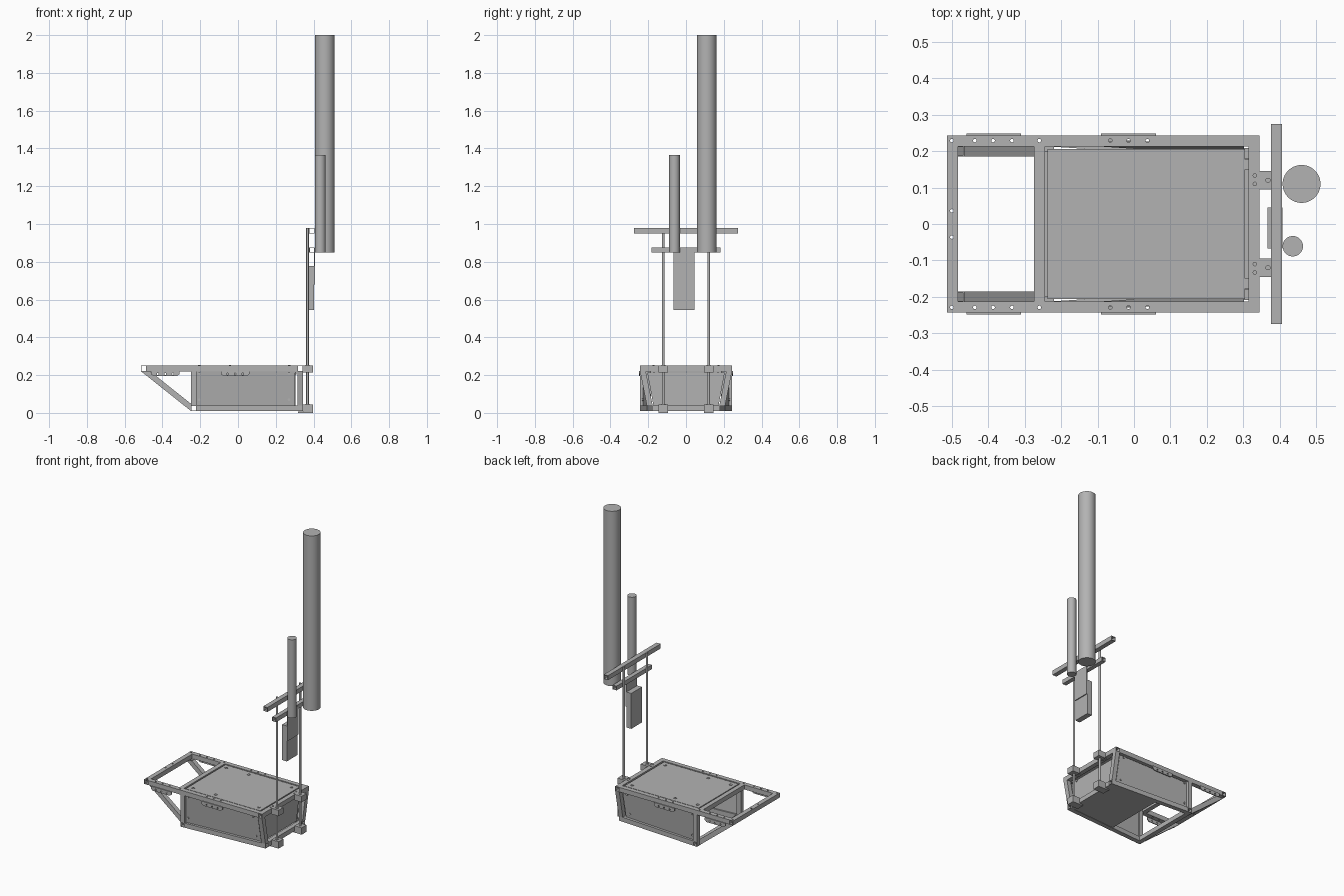
import bpy, bmesh
from mathutils import Vector, Matrix

cube = bpy.data.objects.get("Cube")
if cube:
    bpy.data.objects.remove(cube, do_unlink=True)

X, Y, Z = Vector((1, 0, 0)), Vector((0, 1, 0)), Vector((0, 0, 1))
SIDES = ((1, "left"), (-1, "right"))

grey = bpy.data.materials.new("plain_grey")
grey.use_nodes = True
grey.diffuse_color = (0.45, 0.45, 0.45, 1)
grey.node_tree.nodes["Principled BSDF"].inputs["Base Color"].default_value = (0.45, 0.45, 0.45, 1)


def finish(bm, name):
    bmesh.ops.recalc_face_normals(bm, faces=bm.faces)
    mesh = bpy.data.meshes.new(name)
    bm.to_mesh(mesh)
    bm.free()
    mesh.materials.append(grey)
    obj = bpy.data.objects.new(name, mesh)
    bpy.context.collection.objects.link(obj)
    return obj


def add_box(bm, lo, hi):
    lo, hi = Vector(lo), Vector(hi)
    size = Matrix.Diagonal((*(hi - lo), 1))
    bmesh.ops.create_cube(bm, size=1, matrix=Matrix.Translation((lo + hi) / 2) @ size)


def box(name, lo, hi):
    bm = bmesh.new()
    add_box(bm, lo, hi)
    return finish(bm, name)


def rounds(name, centres, axis, radius, depth, sides=16):
    """One object made of equal cylinders."""
    bm = bmesh.new()
    turn = axis.to_track_quat('Z', 'Y').to_matrix().to_4x4()
    for c in centres:
        bmesh.ops.create_cone(bm, cap_ends=True, segments=sides, radius1=radius, radius2=radius,
                              depth=depth, matrix=Matrix.Translation(c) @ turn)
    for f in bm.faces:
        f.smooth = len(f.verts) == 4
    return finish(bm, name)


def tube(name, a, b, cut_a=None, cut_b=None, size=0.03, wall=0.003):
    """Open square tube from a to b, each end trimmed to a plane normal."""
    a, b = Vector(a), Vector(b)
    d = (b - a).normalized()
    side = d.cross(X if abs(d.z) > 0.9 else Z).normalized()
    up = side.cross(d)
    bm = bmesh.new()
    rings = []
    for p, n in ((a, cut_a or d), (b, cut_b or d)):
        for h in (size / 2, size / 2 - wall):
            ring = []
            for s, t in ((-1, -1), (1, -1), (1, 1), (-1, 1)):
                off = side * s * h + up * t * h
                off -= d * (off.dot(n) / d.dot(n))
                ring.append(bm.verts.new(p + off))
            rings.append(ring)
    for r, q in ((0, 2), (1, 3), (0, 1), (2, 3)):
        for i in range(4):
            j = (i + 1) % 4
            bm.faces.new((rings[r][i], rings[r][j], rings[q][j], rings[q][i]))
    return finish(bm, name)


def plate(name, corners, thick):
    """Thin slab from an outline, thickened along the given vector."""
    bm = bmesh.new()
    face = bm.faces.new([bm.verts.new(c) for c in corners])
    new = bmesh.ops.extrude_face_region(bm, geom=[face], use_keep_orig=True)["geom"]
    bmesh.ops.translate(bm, vec=thick, verts=[v for v in new if isinstance(v, bmesh.types.BMVert)])
    return finish(bm, name)


def drill(obj, cutter):
    mod = obj.modifiers.new("holes", 'BOOLEAN')
    mod.operation, mod.solver, mod.object = 'DIFFERENCE', 'EXACT', cutter
    bpy.context.view_layer.objects.active = obj
    bpy.ops.object.modifier_apply(modifier=mod.name)


# Upper frame with drilled rails
TOP = 0.235
upper = [
    tube("front_crossbar", (-0.498, -0.243, TOP), (-0.498, 0.243, TOP)),
    tube("rear_crossbar", (0.33, -0.243, TOP), (0.33, 0.243, TOP)),
]
tube("middle_crossbar", (-0.26, -0.213, TOP), (-0.26, 0.213, TOP))
for s, tag in SIDES:
    upper.append(tube(tag + "_top_rail", (-0.483, s * 0.228, TOP), (0.315, s * 0.228, TOP)))
spots = [(x, s * 0.229, TOP) for s in (1, -1)
         for x in (-0.5, -0.437, -0.387, -0.335, -0.26, -0.065, -0.015, 0.037)]
spots += [(-0.5, s * 0.036, TOP) for s in (1, -1)]
spots += [(0.332, s * y, TOP) for s in (1, -1) for y in (0.11, 0.133)]
cutter = rounds("hole_cutter", spots, Z, 0.005, 0.1, 10)
cutter.hide_render = True
for bar in upper:
    drill(bar, cutter)
bpy.data.objects.remove(cutter, do_unlink=True)

# Lower frame, tapering towards the rear
LOW = 0.025
tube("lower_front_crossbar", (-0.235, -0.243, LOW), (-0.235, 0.243, LOW))
tube("lower_rear_crossbar", (0.33, -0.178, LOW), (0.33, 0.178, LOW))
for s, tag in SIDES:
    tube(tag + "_bottom_rail", (-0.22, s * 0.227, LOW), (0.345, s * 0.191, LOW), X, X)
    tube(tag + "_front_post", (-0.235, s * 0.228, 0.04), (-0.235, s * 0.228, 0.22))
    tube(tag + "_rear_post", (0.33, s * 0.192, 0.04), (0.33, s * 0.228, 0.22), Z, Z)
    tube(tag + "_diagonal_brace", (-0.489, s * 0.2, 0.22), (-0.25, s * 0.2, 0.03), Z, X)

# Side, end and floor panels
for s, tag in SIDES:
    plate(tag + "_side_panel",
          [(-0.228, s * 0.222, 0.215), (0.302, s * 0.222, 0.215),
           (0.302, s * 0.186, 0.036), (-0.228, s * 0.222, 0.036)], Y * s * 0.005)
    for z, inset in ((0.07, 0.03), (0.21, 0)):
        rounds(tag + "_side_screws", [(-0.205, s * 0.228, z), (0.27, s * (0.228 - inset), z)],
               Y, 0.007, 0.008)
    # Chamfered hanger plates under the rail
    for x in (-0.385, -0.015):
        hanger = plate(tag + "_hanger_plate",
                       [(x - 0.075, s * 0.243, 0.222), (x + 0.075, s * 0.243, 0.222),
                        (x + 0.075, s * 0.243, 0.205), (x + 0.062, s * 0.243, 0.195),
                        (x - 0.062, s * 0.243, 0.195), (x - 0.075, s * 0.243, 0.205)], Y * s * 0.006)
        pins = rounds("pin_cutter", [(x + k, s * 0.246, 0.206) for k in (-0.04, 0, 0.04)], Y, 0.005, 0.03, 10)
        pins.hide_render = True
        drill(hanger, pins)
        bpy.data.objects.remove(pins, do_unlink=True)
plate("end_panel", [(0.3, -0.205, 0.215), (0.3, 0.205, 0.215),
                    (0.3, 0.172, 0.036), (0.3, -0.172, 0.036)], X * 0.005)
rounds("end_screws", [(0.306, s * 0.17, 0.21) for s in (1, -1)], X, 0.007, 0.006)
plate("floor_panel", [(0, -0.2, 0.012), (0, 0.2, 0.012),
                      (0.315, 0.18, 0.012), (0.315, -0.18, 0.012)], Z * 0.005)

# Lid with screws and rear hinge tabs
box("lid", (-0.237, -0.206, 0.241), (0.305, 0.206, 0.248))
box("lid_ledge", (-0.245, -0.2, 0.234), (-0.23, 0.2, 0.241))
lid_spots = [(x, s * 0.172, 0.249) for s in (1, -1) for x in (-0.205, -0.042, 0.271)]
rounds("lid_washers", lid_spots, Z, 0.01, 0.004, 20)
rounds("lid_screws", [Vector(c) + Z * 0.001 for c in lid_spots], Z, 0.006, 0.005, 12)
for s, tag in SIDES:
    box(tag + "_hinge_tab", (0.3, s * 0.163 - 0.014, 0.236), (0.316, s * 0.163 + 0.014, 0.244))

# Mast rods and their clamp blocks
for s, tag in SIDES:
    y = s * 0.12
    rounds(tag + "_mast_rod", [(0.368, y, 0.493)], Z, 0.007, 0.974, 24)
    for level, z in (("upper", 0.213), ("lower", 0.006)):
        box(f"{tag}_{level}_clamp", (0.345, y - 0.025, z), (0.397, y + 0.025, z + 0.039))
        rounds(f"{tag}_{level}_clamp_collar", [(0.368, y, z + 0.039)], Z, 0.011, 0.004, 20)
    box(tag + "_foot_plate", (0.318, y - 0.025, 0), (0.397, y + 0.025, 0.008))

# Mast crossbars
tube("mast_top_bar", (0.391, -0.274, 0.965), (0.391, 0.274, 0.965))
tube("mast_lower_bar", (0.391, -0.183, 0.862), (0.391, 0.183, 0.862), size=0.028)

# Equipment box on its hanging plate
box("equipment_box", (0.367, -0.067, 0.545), (0.402, 0.045, 0.778))
box("equipment_plate", (0.402, -0.067, 0.68), (0.408, 0.045, 0.872))

# Antenna cylinders
rounds("large_antenna", [(0.46, 0.11, 1.425)], Z, 0.052, 1.15, 64)
rounds("small_antenna", [(0.436, -0.061, 1.107)], Z, 0.028, 0.515, 48)
